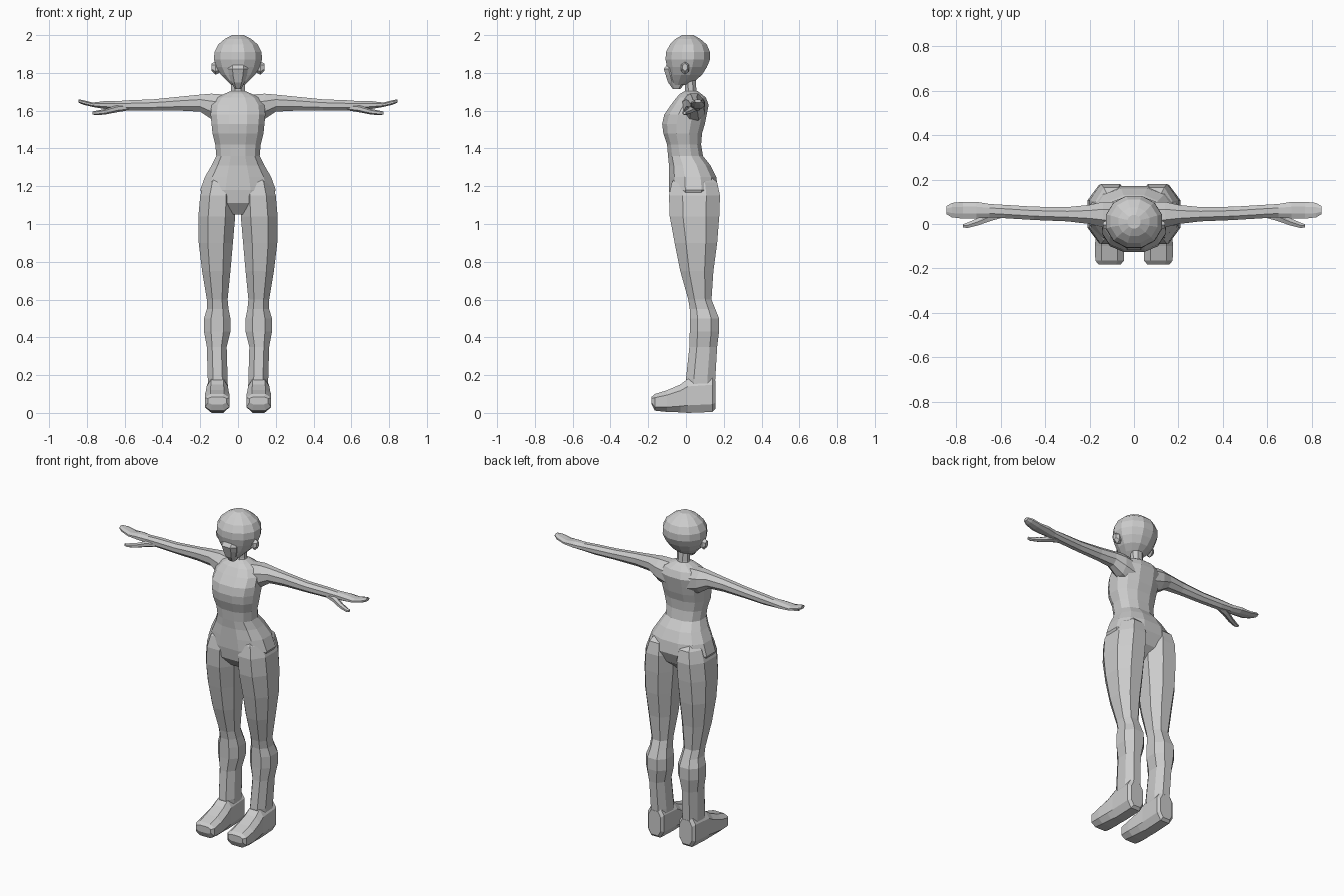
import bpy, bmesh, math

default_cube = bpy.data.objects.get("Cube")
if default_cube:
    bpy.data.objects.remove(default_cube, do_unlink=True)

plain_grey = bpy.data.materials.new("plain_grey")
plain_grey.use_nodes = True
colour = (.6, .6, .6, 1)
plain_grey.diffuse_color = colour
plain_grey.node_tree.nodes["Principled BSDF"].inputs["Base Color"].default_value = colour


def superellipse(sides, power):
    """Unit cross-section with a flat side facing each axis."""
    angles = [math.tau * (i + .5) / sides for i in range(sides)]
    points = [[math.copysign(abs(value) ** (2 / power), value)
               for value in (math.cos(angle), math.sin(angle))] for angle in angles]
    widest = max(max(point) for point in points)
    return [(a / widest, b / widest) for a, b in points]


def between(low, high, amount):
    """Map an amount from -1 to 1 onto the span from low to high."""
    return (low + high) / 2 + amount * (high - low) / 2


def level(height, inner, outer, front, back):
    """Horizontal ring, for parts that grow upwards."""
    return lambda a, b: (between(inner, outer, a), between(front, back, b), height)


def trunk_level(height, half_width, front, back):
    """Horizontal ring centred on the body."""
    return level(height, -half_width, half_width, front, back)


def reach(out, front, back, bottom, top):
    """Ring facing sideways, for parts that grow outwards."""
    return lambda a, b: (out, between(front, back, a), between(bottom, top, b))


def stride(depth, inner, outer, bottom, top):
    """Ring facing forwards, for parts that grow from front to back."""
    return lambda a, b: (between(inner, outer, a), depth, between(bottom, top, b))


def loft(name, rings, sides=8, power=2, side=1):
    """Skin a list of rings into a closed part, mirrored when side is negative."""
    bm = bmesh.new()
    outline = superellipse(sides, power)
    loops = []
    for place in rings:
        points = [place(a, b) for a, b in outline]
        loops.append([bm.verts.new((x * side, y, z)) for x, y, z in points])
    for near, far in zip(loops, loops[1:]):
        for i in range(sides):
            bm.faces.new((near[i - 1], near[i], far[i], far[i - 1]))
    bm.faces.new(loops[0])
    bm.faces.new(loops[-1])
    bmesh.ops.recalc_face_normals(bm, faces=bm.faces)
    mesh = bpy.data.meshes.new(name)
    bm.to_mesh(mesh)
    bm.free()
    mesh.materials.append(plain_grey)
    part = bpy.data.objects.new(name, mesh)
    bpy.context.scene.collection.objects.link(part)
    return part


def weld(base, parts):
    """Union the parts into the base so that one clean skin remains."""
    bpy.context.view_layer.objects.active = base
    for part in parts:
        union = base.modifiers.new("union", "BOOLEAN")
        union.operation = "UNION"
        union.solver = "EXACT"
        union.object = part
        bpy.ops.object.modifier_apply(modifier=union.name)
        bpy.data.objects.remove(part, do_unlink=True)


# Torso from crotch to neck base
torso_rings = [
    trunk_level(height=1.05, half_width=.08, front=-.03, back=.07),
    trunk_level(height=1.11, half_width=.17, front=-.08, back=.14),
    trunk_level(height=1.18, half_width=.2, front=-.09, back=.17),
    trunk_level(height=1.25, half_width=.175, front=-.09, back=.16),
    trunk_level(height=1.31, half_width=.14, front=-.09, back=.13),
    trunk_level(height=1.36, half_width=.115, front=-.095, back=.09),
    trunk_level(height=1.42, half_width=.12, front=-.1, back=.08),
    trunk_level(height=1.48, half_width=.135, front=-.12, back=.085),
    trunk_level(height=1.53, half_width=.14, front=-.126, back=.1),
    trunk_level(height=1.58, half_width=.145, front=-.115, back=.11),
    trunk_level(height=1.63, half_width=.14, front=-.08, back=.12),
    trunk_level(height=1.67, half_width=.11, front=-.05, back=.105),
    trunk_level(height=1.69, half_width=.07, front=-.03, back=.08),
    trunk_level(height=1.705, half_width=.035, front=-.005, back=.06),
]

neck_rings = [
    trunk_level(height=1.66, half_width=.05, front=-.02, back=.07),
    trunk_level(height=1.71, half_width=.036, front=-.005, back=.055),
    trunk_level(height=1.79, half_width=.036, front=-.01, back=.05),
]

# Leg from inside the hip to inside the foot
leg_rings = [
    level(height=1.28, inner=.06, outer=.12, front=-.03, back=.1),
    level(height=1.22, inner=.03, outer=.175, front=-.075, back=.165),
    level(height=1.15, inner=.012, outer=.2, front=-.09, back=.18),
    level(height=1.04, inner=.015, outer=.21, front=-.086, back=.176),
    level(height=.9, inner=.027, outer=.208, front=-.06, back=.165),
    level(height=.75, inner=.04, outer=.19, front=-.03, back=.145),
    level(height=.6, inner=.055, outer=.165, front=.012, back=.135),
    level(height=.55, inner=.05, outer=.165, front=.02, back=.155),
    level(height=.5, inner=.04, outer=.18, front=.02, back=.175),
    level(height=.43, inner=.04, outer=.18, front=.02, back=.175),
    level(height=.35, inner=.06, outer=.165, front=.018, back=.165),
    level(height=.18, inner=.055, outer=.16, front=0, back=.155),
    level(height=.08, inner=.06, outer=.155, front=.01, back=.15),
]

# Foot from toe to heel
foot_rings = [
    stride(depth=-.182, inner=.06, outer=.16, bottom=.045, top=.085),
    stride(depth=-.165, inner=.045, outer=.174, bottom=.012, top=.1),
    stride(depth=-.1, inner=.044, outer=.176, bottom=.005, top=.12),
    stride(depth=-.03, inner=.05, outer=.17, bottom=.003, top=.15),
    stride(depth=.01, inner=.053, outer=.166, bottom=0, top=.18),
    stride(depth=.14, inner=.053, outer=.164, bottom=.005, top=.19),
    stride(depth=.155, inner=.065, outer=.15, bottom=.02, top=.17),
]

# Arm from inside the chest to the fingertips
arm_rings = [
    reach(out=.07, front=-.03, back=.1, bottom=1.53, top=1.685),
    reach(out=.14, front=-.015, back=.1, bottom=1.555, top=1.69),
    reach(out=.2, front=0, back=.086, bottom=1.595, top=1.685),
    reach(out=.3, front=.012, back=.076, bottom=1.6, top=1.675),
    reach(out=.45, front=.018, back=.078, bottom=1.6, top=1.66),
    reach(out=.58, front=.026, back=.086, bottom=1.6, top=1.655),
    reach(out=.65, front=.03, back=.09, bottom=1.605, top=1.65),
    reach(out=.71, front=.025, back=.1, bottom=1.61, top=1.65),
    reach(out=.77, front=.024, back=.1, bottom=1.62, top=1.643),
    reach(out=.82, front=.03, back=.095, bottom=1.632, top=1.656),
    reach(out=.845, front=.045, back=.08, bottom=1.643, top=1.66),
]

thumb_rings = [
    reach(out=.56, front=.035, back=.07, bottom=1.605, top=1.63),
    reach(out=.64, front=.012, back=.06, bottom=1.592, top=1.63),
    reach(out=.7, front=-.008, back=.03, bottom=1.58, top=1.61),
    reach(out=.75, front=-.02, back=.008, bottom=1.576, top=1.6),
    reach(out=.77, front=-.016, back=0, bottom=1.58, top=1.596),
]

body = loft("body", torso_rings, sides=12, power=2.4)
limbs = [loft("neck", neck_rings)]
for side in (1, -1):
    limbs += [loft("leg", leg_rings, power=2.3, side=side),
              loft("foot", foot_rings, power=3, side=side),
              loft("arm", arm_rings, side=side),
              loft("thumb", thumb_rings, sides=6, side=side)]
weld(body, limbs)

# Skull
skull_rings = [
    trunk_level(height=1.735, half_width=.035, front=-.07, back=0),
    trunk_level(height=1.76, half_width=.06, front=-.085, back=.05),
    trunk_level(height=1.79, half_width=.09, front=-.09, back=.085),
    trunk_level(height=1.83, half_width=.114, front=-.1, back=.11),
    trunk_level(height=1.87, half_width=.127, front=-.108, back=.127),
    trunk_level(height=1.91, half_width=.125, front=-.106, back=.127),
    trunk_level(height=1.95, half_width=.105, front=-.085, back=.11),
    trunk_level(height=1.98, half_width=.07, front=-.055, back=.075),
    trunk_level(height=2, half_width=.03, front=-.02, back=.04),
]

# Brow ledge, nose and chin
face_rings = [
    trunk_level(height=1.715, half_width=.018, front=-.07, back=-.03),
    trunk_level(height=1.75, half_width=.035, front=-.095, back=0),
    trunk_level(height=1.79, half_width=.048, front=-.108, back=0),
    trunk_level(height=1.82, half_width=.052, front=-.118, back=0),
    trunk_level(height=1.845, half_width=.05, front=-.1, back=0),
]

ear_rings = [
    reach(out=.08, front=-.02, back=.01, bottom=1.81, top=1.85),
    reach(out=.12, front=-.03, back=.02, bottom=1.79, top=1.86),
    reach(out=.14, front=-.02, back=.01, bottom=1.81, top=1.85),
]

head = loft("head", skull_rings, sides=12)
features = [loft("lower_face", face_rings, power=3)]
features += [loft("ear", ear_rings, sides=6, side=side) for side in (1, -1)]
weld(head, features)
